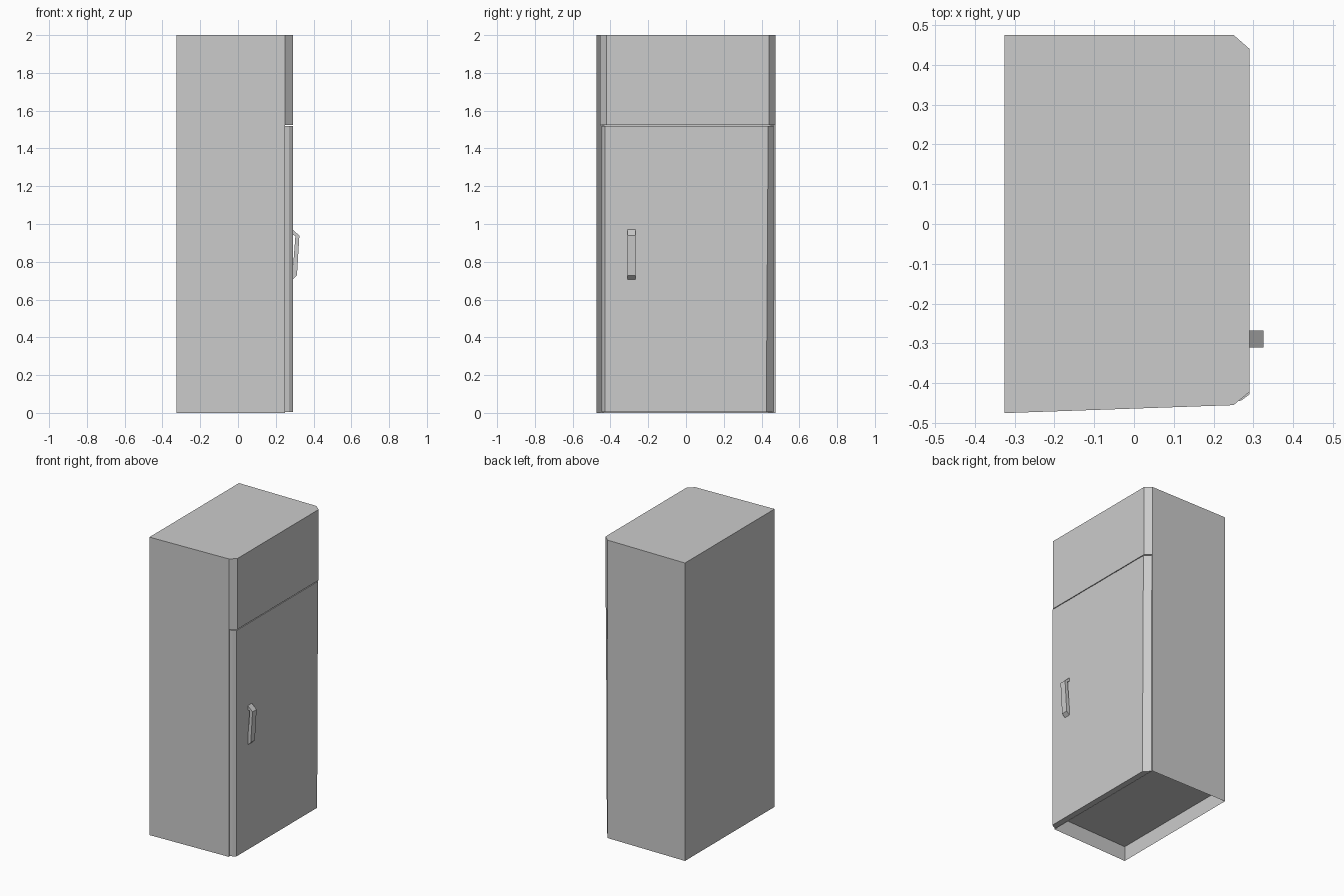
import bpy, bmesh
from mathutils import Matrix

if "Cube" in bpy.data.objects:
    bpy.data.objects.remove(bpy.data.objects["Cube"])


def finish(bm, name):
    bmesh.ops.recalc_face_normals(bm, faces=bm.faces)
    me = bpy.data.meshes.new(name)
    bm.to_mesh(me)
    bm.free()
    ob = bpy.data.objects.new(name, me)
    bpy.context.collection.objects.link(ob)
    return ob


def rings(bm, *levels):
    """Make one vertex ring per level and bridge neighbouring rings."""
    loops = [[bm.verts.new(p) for p in ring] for ring in levels]
    for a, b in zip(loops, loops[1:]):
        n = len(a)
        for i in range(n):
            bm.faces.new((a[i], a[(i + 1) % n], b[(i + 1) % n], b[i]))
    return loops


def plan(outline, z):
    return [(x, y, z) for x, y in outline]


def prism(name, low, high, z0, z1):
    bm = bmesh.new()
    a, b = rings(bm, plan(low, z0), plan(high, z1))
    bm.faces.new(a)
    bm.faces.new(b)
    return finish(bm, name)


# Cabinet: slightly tapered plan, thin skirt around a floor raised above ground
body = [(-0.325, -0.475), (0.25, -0.455), (0.25, 0.475), (-0.325, 0.475)]
bm = bmesh.new()
skirt, floor, top = rings(bm, plan(body, 0), plan(body, 0.10), plan(body, 2.0))
bm.faces.new(floor)
bm.faces.new(top)
finish(bm, "cabinet")

# Freezer door with chamfered vertical edges
freezer = [(0.25, -0.455), (0.29, -0.422), (0.29, 0.44), (0.25, 0.475)]
prism("freezer_door", freezer, freezer, 1.525, 2.0)

# Main door, slightly narrower, its hinge edge leaning in toward the bottom
low = [(0.25, -0.447), (0.27, -0.443), (0.29, -0.428), (0.29, 0.425), (0.25, 0.463)]
high = low[:3] + [(0.29, 0.435), (0.25, 0.467)]
prism("main_door", low, high, 0.004, 1.52)

# Handle: bracket profile in XZ swept across y
profile = [(0.288, 0.972), (0.325, 0.938), (0.312, 0.727), (0.288, 0.705),
           (0.288, 0.728), (0.299, 0.735), (0.304, 0.937), (0.288, 0.945)]
bm = bmesh.new()
a, b = rings(bm, [(x, -0.310, z) for x, z in profile],
             [(x, -0.267, z) for x, z in profile])
bm.faces.new(a)
bm.faces.new(b)
bmesh.ops.triangulate(bm, faces=[f for f in bm.faces if len(f.verts) > 4])
finish(bm, "handle")
